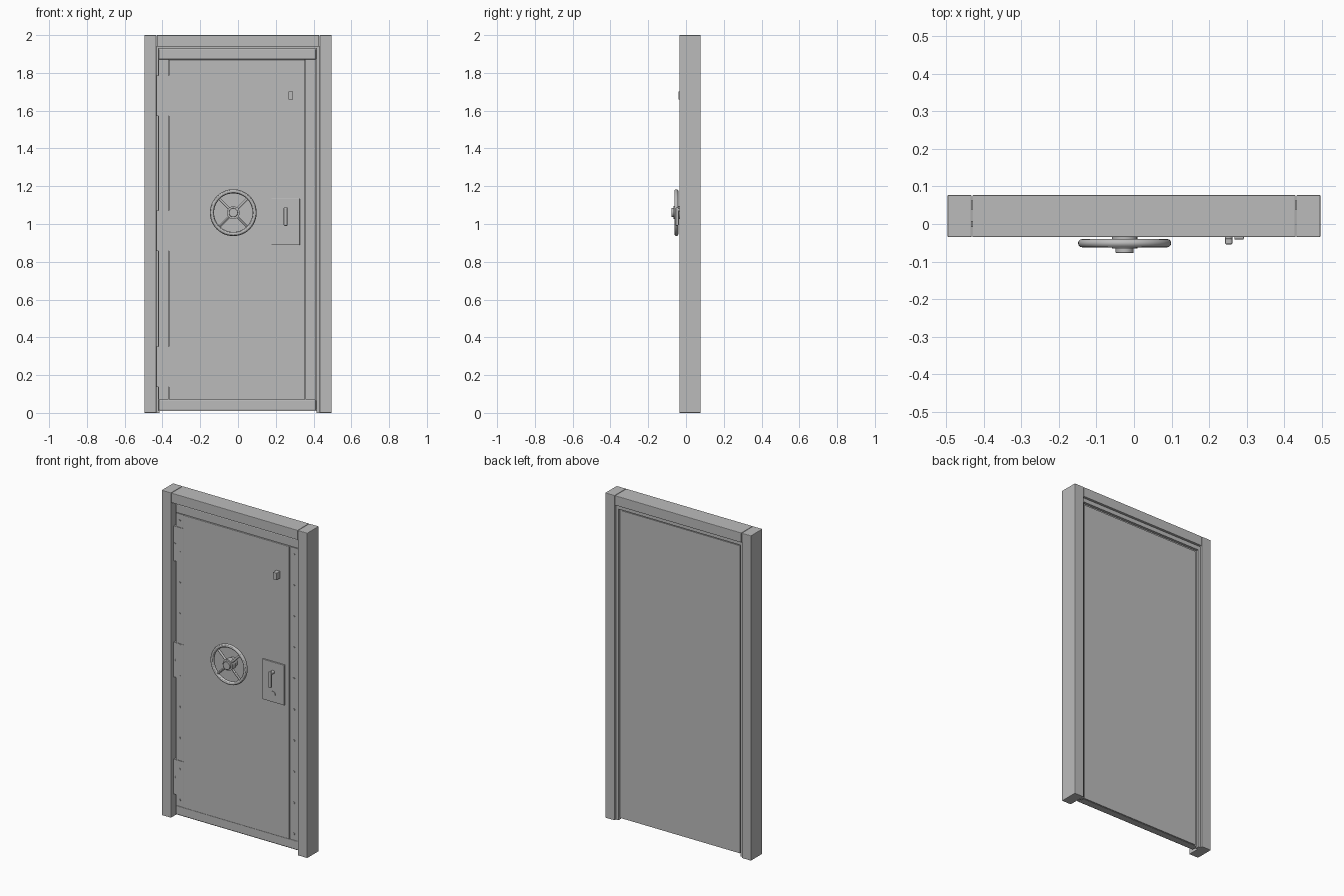
import bpy, math
from mathutils import Vector

if "Cube" in bpy.data.objects:
    bpy.data.objects.remove(bpy.data.objects["Cube"], do_unlink=True)

steel = bpy.data.materials.new("grey_steel")
steel.use_nodes = True
GREY = (0.5, 0.5, 0.5, 1)
steel.diffuse_color = GREY
steel.node_tree.nodes["Principled BSDF"].inputs["Base Color"].default_value = GREY


def finish(obj, name, bevel=0):
    obj.name = name
    obj.data.materials.append(steel)
    if bevel:
        mod = obj.modifiers.new("edge", "BEVEL")
        mod.width, mod.segments = bevel, 2
    return obj


def box(name, x, y, z, bevel=0):
    """Box from three (low, high) ranges."""
    lo, hi = Vector((x[0], y[0], z[0])), Vector((x[1], y[1], z[1]))
    bpy.ops.mesh.primitive_cube_add(size=1, location=(lo + hi) / 2)
    obj = bpy.context.object
    for v in obj.data.vertices:
        v.co = [c * s for c, s in zip(v.co, hi - lo)]
    return finish(obj, name, bevel)


def rod(name, a, b, r, sides=24, bevel=0):
    """Cylinder between two points."""
    a, b = Vector(a), Vector(b)
    bpy.ops.mesh.primitive_cylinder_add(vertices=sides, radius=r, depth=(b - a).length,
                                        location=(a + b) / 2)
    obj = bpy.context.object
    obj.rotation_euler = (b - a).to_track_quat("Z", "Y").to_euler()
    bpy.ops.object.shade_smooth_by_angle()
    return finish(obj, name, bevel)


FRONT, BACK = -0.035, 0.077
TRIM = -0.005

# Door frame: posts, lintel and the rebate behind the leaf
for side, s in (("right", -1), ("left", 1)):
    box(side + "_post", sorted((s * 0.432, s * 0.496)), (FRONT, BACK), (0, 2), 0.003)
    box(side + "_stop", sorted((s * 0.416, s * 0.433)), (0.038, 0.062), (0, 1.94))
box("lintel", (-0.43, 0.43), (FRONT, BACK), (1.94, 2), 0.003)
box("lintel_stop", (-0.43, 0.43), (0.038, 0.062), (1.915, 1.942))

# Door leaf with its raised front panel and edge strips
box("door_leaf", (-0.424, 0.419), (0.004, 0.046), (0.01, 1.932))
box("front_panel", (-0.365, 0.355), (-0.009, 0.005), (0.07, 1.87), 0.002)
box("back_panel", (-0.404, 0.404), (0.045, 0.052), (0.012, 1.905))
box("right_strip", (-0.42, -0.367), (TRIM, 0.006), (0.07, 1.87))
box("left_strip", (0.357, 0.412), (TRIM, 0.006), (0.07, 1.87))
box("top_strip", (-0.42, 0.412), (TRIM, 0.006), (1.872, 1.925), 0.003)
box("bottom_strip", (-0.42, 0.412), (TRIM, 0.006), (0.015, 0.068), 0.003)

# Hinge leaves bridging the gap to the post
for i, z in enumerate((0.245, 0.965, 1.68)):
    box(f"hinge_{i}", (-0.433, -0.366), (-0.008, 0.008), (z - 0.107, z + 0.107))
    rod(f"hinge_screw_{i}", (-0.424, -0.011, z), (-0.424, 0, z), 0.006, 12)

# Screws down both strips
for i in range(10):
    z = 0.11 + i * 0.191
    for side, x in (("right", -0.392), ("left", 0.385)):
        rod(f"{side}_screw_{i}", (x, -0.0095, z), (x, 0, z), 0.006, 12)

# Hand wheel
WX, WZ = -0.025, 1.06
bpy.ops.mesh.primitive_torus_add(major_radius=0.113, minor_radius=0.011, major_segments=48,
                                 minor_segments=12, location=(WX, -0.051, WZ),
                                 rotation=(math.pi / 2, 0, 0))
bpy.ops.object.shade_smooth_by_angle()
finish(bpy.context.object, "wheel_rim")
for i in range(4):
    a = math.pi / 4 + i * math.pi / 2
    d = Vector((math.cos(a), 0, math.sin(a)))
    c = Vector((WX, -0.051, WZ))
    rod(f"wheel_spoke_{i}", c + d * 0.02, c + d * 0.11, 0.007, 12)
rod("wheel_base", (WX, 0, WZ), (WX, -0.039, WZ), 0.029)
rod("wheel_hub", (WX, -0.03, WZ), (WX, -0.065, WZ), 0.034)
rod("wheel_cap", (WX, -0.06, WZ), (WX, -0.077, WZ), 0.024, bevel=0.002)

# Lock plate with lever and key cover
box("lock_plate", (0.177, 0.327), (-0.018, 0), (0.888, 1.135), 0.002)
box("lever", (0.242, 0.262), (-0.055, -0.038), (0.99, 1.088), 0.005)
rod("lever_stem", (0.252, -0.01, 1.075), (0.252, -0.045, 1.075), 0.01)
rod("key_cover", (0.252, -0.01, 0.94), (0.252, -0.022, 0.94), 0.016)

# Small viewer block
box("viewer_block", (0.267, 0.292), (-0.041, 0), (1.658, 1.702), 0.002)
